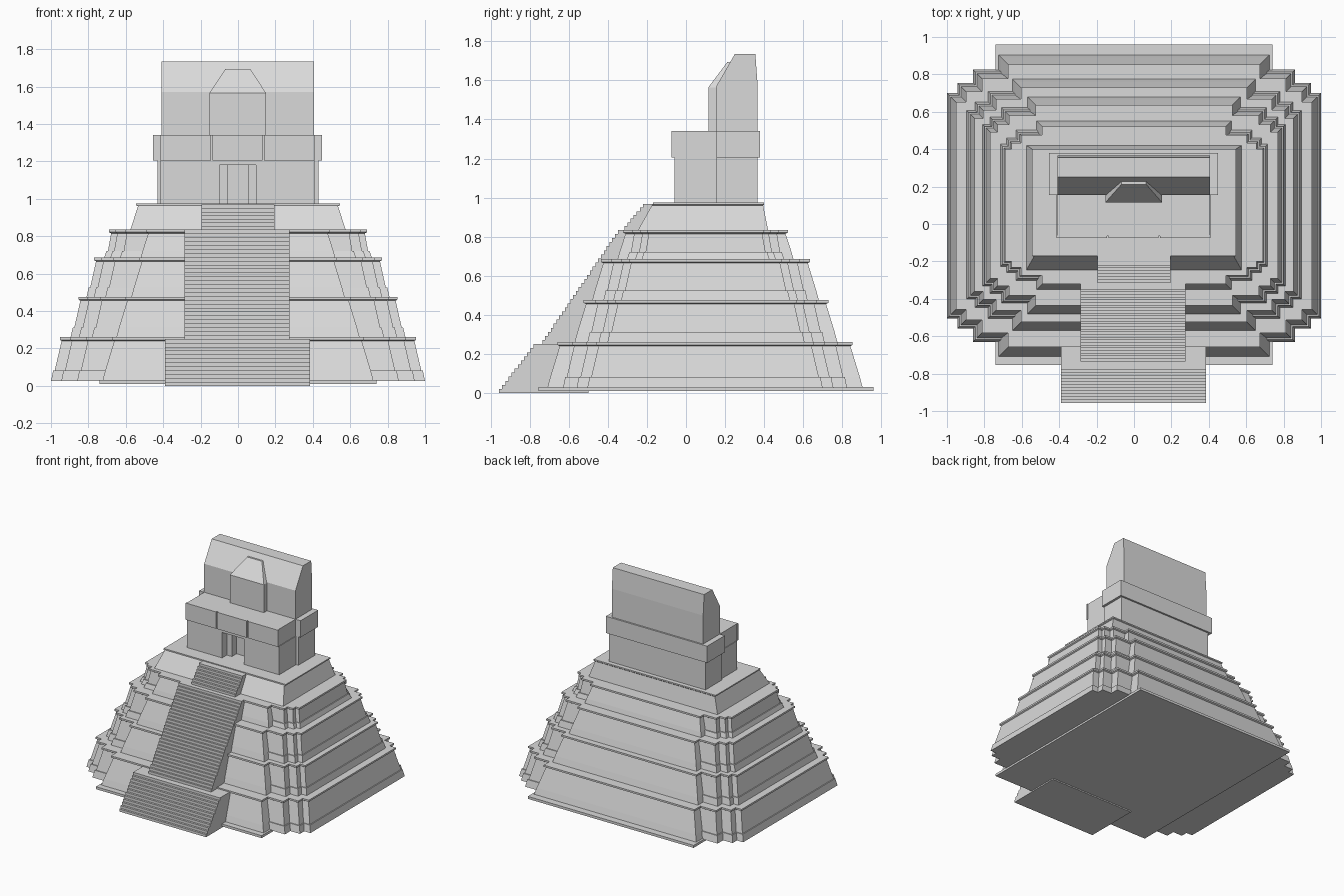
import bpy, bmesh

old = bpy.data.objects.get("Cube")
if old:
    bpy.data.objects.remove(old)

stone = bpy.data.materials.new("grey_stone")
stone.use_nodes = True
GREY = (0.7, 0.7, 0.7, 1)
stone.diffuse_color = GREY
stone.node_tree.nodes["Principled BSDF"].inputs["Base Color"].default_value = GREY


def finish(name, bm):
    bmesh.ops.recalc_face_normals(bm, faces=bm.faces)
    mesh = bpy.data.meshes.new(name)
    bm.to_mesh(mesh)
    bm.free()
    mesh.materials.append(stone)
    obj = bpy.data.objects.new(name, mesh)
    bpy.context.scene.collection.objects.link(obj)
    return obj


def loft(name, rings):
    """Skin a stack of closed rings and cap both ends."""
    bm = bmesh.new()
    loops = [[bm.verts.new(p) for p in ring] for ring in rings]
    for low, high in zip(loops, loops[1:]):
        for i in range(len(low)):
            j = (i + 1) % len(low)
            bm.faces.new((low[i], low[j], high[j], high[i]))
    bm.faces.new(loops[0][::-1])
    bm.faces.new(loops[-1])
    return finish(name, bm)


def rect(x0, x1, y0, y1, z):
    return [(x0, y0, z), (x1, y0, z), (x1, y1, z), (x0, y1, z)]


def box(name, x0, x1, y0, y1, z0, z1):
    return loft(name, [rect(x0, x1, y0, y1, z) for z in (z0, z1)])


def prism(name, x0, x1, profile):
    """Extrude a side profile of (y, z) points across x."""
    return loft(name, [[(x, y, z) for y, z in profile] for x in (x0, x1)])


def stepped_ring(steps, z, inset, centre_inset):
    """Outline with notched corners; steps run from the centre bay outward."""
    right = []
    for i, (x, front, back) in enumerate(steps):
        d = centre_inset if i == 0 else inset
        right.append((x - d, front + d, back - d))
    pts = []
    for i, (x, front, back) in enumerate(right):
        pts += [(x, front)]
        if i + 1 < len(right):
            pts += [(x, right[i + 1][1])]
    for i, (x, front, back) in reversed(list(enumerate(right))):
        pts += [(x, back)]
        if i:
            pts += [(right[i - 1][0], back)]
    pts += [(-x, y) for x, y in reversed(pts)]
    return [(x, y, z) for x, y in pts]


# Stepped terraces: bottom, top, centre bay (x, front, back), outer x, notch scale
box("plinth", -0.74, 0.74, -0.755, 0.96, 0.01, 0.03)
tiers = [
    (0.025, 0.26, 0.725, -0.71, 0.905, 1.0, 1.0),
    (0.26, 0.475, 0.65, -0.57, 0.775, 0.895, 0.82),
    (0.475, 0.685, 0.57, -0.48, 0.68, 0.81, 0.72),
    (0.685, 0.835, 0.52, -0.35, 0.55, 0.715, 0.6),
]
for n, (z0, z1, cx, front, back, ox, s) in enumerate(tiers):
    steps = [(cx, front, back)]
    for dx, dy in ((0.14, 0.08), (0.055, 0.15), (0, 0.205)):
        steps.append((ox - dx * s, front + dy * s, back - dy * s))
    batter = 0.27 * (z1 - z0)
    band = 0.24 * (z1 - z0)
    levels = [
        (z0, 0, 0),
        (z0 + band, 0.012, batter * 0.24),
        (z0 + band, 0.02, batter * 0.24),
        (z1 - 0.02, batter * 0.9, batter),
        (z1 - 0.014, batter * 0.9 - 0.01, batter - 0.012),
        (z1, batter * 0.9 - 0.01, batter - 0.012),
    ]
    loft(f"terrace_{n + 1}", [stepped_ring(steps, *lv) for lv in levels])

loft("top_terrace", [
    rect(-0.575, 0.575, -0.245, 0.42, 0.835),
    rect(-0.535, 0.535, -0.175, 0.395, 0.96),
    rect(-0.545, 0.545, -0.17, 0.4, 0.965),
    rect(-0.545, 0.545, -0.17, 0.4, 0.975),
])


# Staircase flights
def stairs(name, x0, x1, y0, z0, y1, z1, count, rear):
    tread, rise = (y1 - y0) / count, (z1 - z0) / count
    pts = [(rear, z0)]
    for i in range(count):
        y = y0 + i * tread
        pts += [(y, z0 + i * rise), (y, z0 + (i + 1) * rise)]
    pts.append((rear, z1))
    prism(name, x0, x1, pts)


stairs("lower_stairs", -0.39, 0.385, -0.957, 0, -0.765, 0.25, 12, -0.5)
stairs("middle_stairs", -0.285, 0.275, -0.735, 0.25, -0.335, 0.835, 28, -0.25)
stairs("upper_stairs", -0.195, 0.195, -0.315, 0.835, -0.205, 0.968, 7, -0.16)

# Temple chamber with a recessed doorway
FLOOR, EAVES, ROOF = 0.975, 1.205, 1.34
box("chamber_rear", -0.415, 0.41, 0.06, 0.365, FLOOR, EAVES)
box("chamber_wings", -0.43, 0.43, 0.155, 0.365, FLOOR, EAVES)
box("door_lintel", -0.1, 0.095, -0.06, 0.06, 1.18, EAVES)
for side, x0, x1 in (("right", -0.415, -0.1), ("left", 0.095, 0.41)):
    box(f"{side}_front_wall", x0, x1, -0.06, 0.06, FLOOR, EAVES)
for side, x0, x1 in (("right", -0.1, -0.055), ("left", 0.055, 0.095)):
    box(f"{side}_door_jamb", x0, x1, 0, 0.06, FLOOR, 1.18)

# Frieze with three front panels
box("frieze", -0.41, 0.405, -0.065, 0.375, EAVES, ROOF)
box("frieze_wings", -0.455, 0.45, 0.155, 0.38, EAVES, ROOF)
for side, x0, x1 in (("right", -0.415, -0.145), ("centre", -0.135, 0.13),
                     ("left", 0.14, 0.41)):
    box(f"{side}_frieze_panel", x0, x1, -0.075, -0.06, EAVES, ROOF)

# Roof comb and its central ornament
prism("roof_comb", -0.41, 0.405, [
    (0.155, ROOF), (0.155, 1.57), (0.25, 1.735), (0.355, 1.735),
    (0.367, 1.57), (0.367, ROOF)])
loft("comb_ornament", [
    rect(-0.153, 0.15, 0.115, 0.3, ROOF),
    rect(-0.153, 0.15, 0.115, 0.3, 1.565),
    rect(-0.067, 0.065, 0.212, 0.3, 1.695),
])
